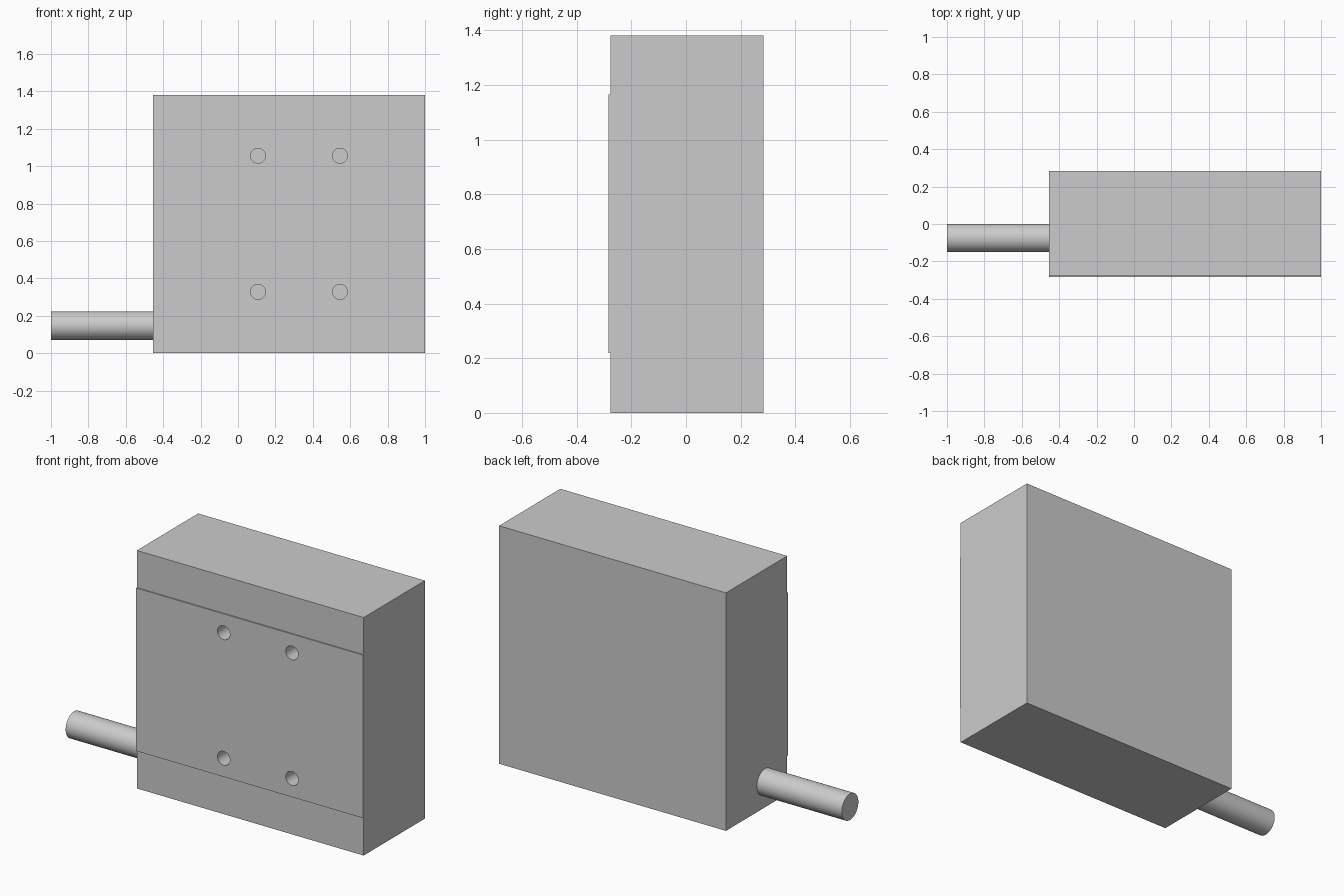
import bpy, bmesh
from math import pi
from mathutils import Matrix, Vector

if "Cube" in bpy.data.objects:
    bpy.data.objects.remove(bpy.data.objects["Cube"])

X0, X1 = -0.455, 1.0
Y_BACK, Y_FRONT, Y_PAD = 0.284, -0.277, -0.284
HEIGHT, PAD_LOW, PAD_HIGH = 1.38, 0.22, 1.165


def make_object(name, bm):
    bmesh.ops.recalc_face_normals(bm, faces=bm.faces)
    mesh = bpy.data.meshes.new(name)
    bm.to_mesh(mesh)
    bm.free()
    obj = bpy.data.objects.new(name, mesh)
    bpy.context.collection.objects.link(obj)
    return obj


def add_cylinder(bm, radius, length, centre, axis, sides):
    turn = Matrix.Rotation(pi / 2, 4, 'Y' if axis == 'X' else 'X')
    bmesh.ops.create_cone(bm, cap_ends=True, segments=sides, radius1=radius,
                          radius2=radius, depth=length,
                          matrix=Matrix.Translation(centre) @ turn)


def smooth(obj):
    bpy.ops.object.select_all(action='DESELECT')
    obj.select_set(True)
    bpy.context.view_layer.objects.active = obj
    bpy.ops.object.shade_smooth_by_angle(angle=pi / 6)


# Housing: side profile with a slightly raised front pad, extruded along x
profile = [(Y_BACK, 0), (Y_BACK, HEIGHT), (Y_FRONT, HEIGHT), (Y_FRONT, PAD_HIGH),
           (Y_PAD, PAD_HIGH), (Y_PAD, PAD_LOW), (Y_FRONT, PAD_LOW), (Y_FRONT, 0)]
bm = bmesh.new()
face = bm.faces.new([bm.verts.new((X0, y, z)) for y, z in profile])
result = bmesh.ops.extrude_face_region(bm, geom=[face], use_keep_orig=True)
bmesh.ops.translate(bm, vec=Vector((X1 - X0, 0, 0)),
                    verts=[v for v in result["geom"] if isinstance(v, bmesh.types.BMVert)])
housing = make_object("housing", bm)

# Four blind mounting holes in the front pad
bm = bmesh.new()
for x in (0.107, 0.545):
    for z in (0.328, 1.056):
        add_cylinder(bm, 0.04, 0.4, (x, Y_PAD, z), 'Y', 48)
cutter = make_object("hole_cutter", bm)
cutter.hide_render = True
cut = housing.modifiers.new("mounting_holes", 'BOOLEAN')
cut.operation, cut.solver, cut.object = 'DIFFERENCE', 'EXACT', cutter
bpy.context.view_layer.objects.active = housing
bpy.ops.object.modifier_apply(modifier=cut.name)
bpy.data.objects.remove(cutter)
smooth(housing)

# Cable stub leaving the left side
bm = bmesh.new()
add_cylinder(bm, 0.076, X0 + 1, ((X0 - 1) / 2, -0.075, 0.148), 'X', 64)
smooth(make_object("cable", bm))
